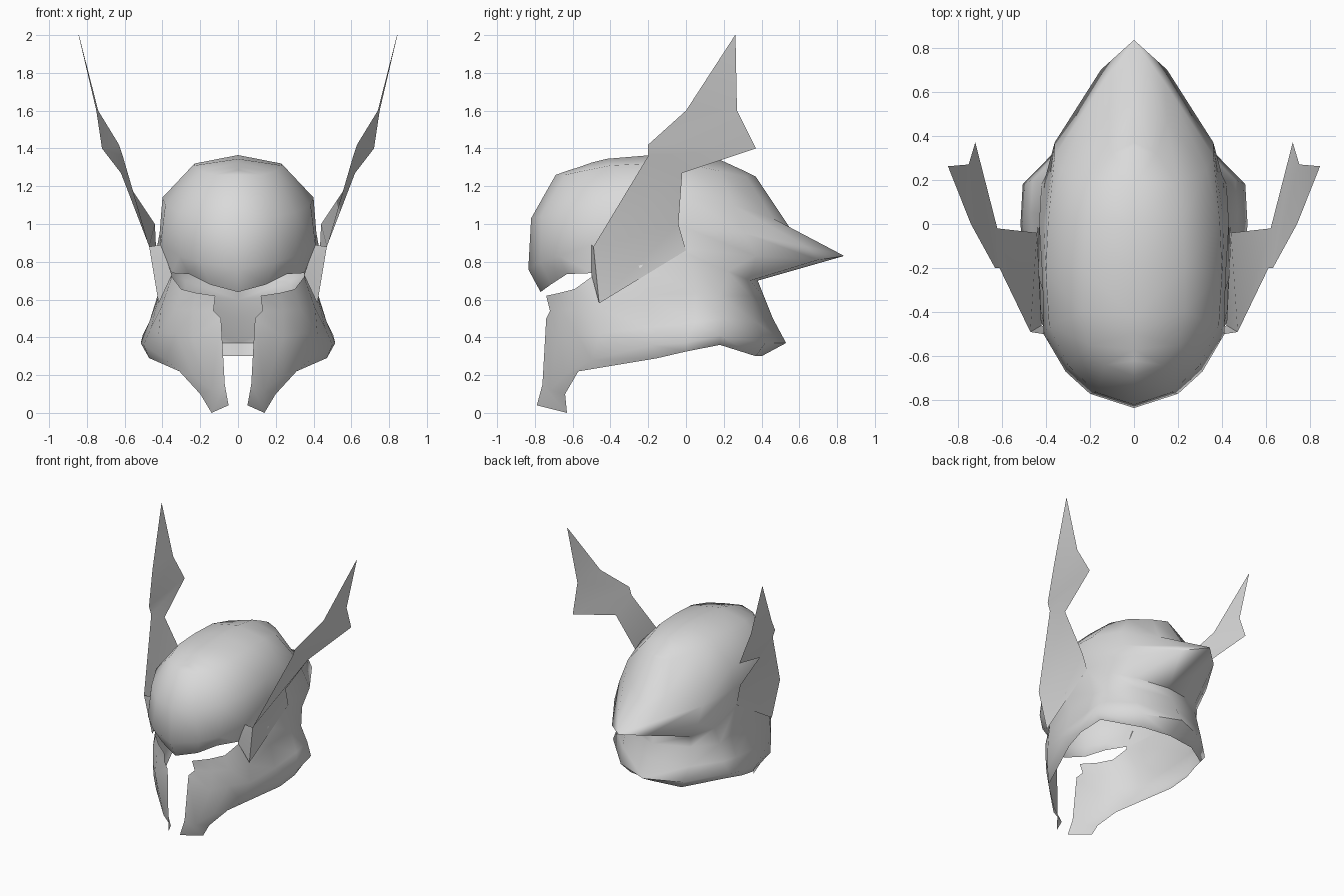
import bpy, bmesh
from mathutils import Vector

metal = bpy.data.materials.new("grey_metal")
metal.diffuse_color = (0.7, 0.7, 0.7, 1)


def loft(name, rows, skip=lambda r, c: False, extra=()):
    """Skin rows of points into one half, then mirror it across x."""
    bm = bmesh.new()
    grid = [[bm.verts.new(p) for p in row] for row in rows]
    for r in range(len(grid) - 1):
        for c in range(len(grid[0]) - 1):
            if not skip(r, c):
                bm.faces.new((grid[r][c], grid[r][c + 1],
                              grid[r + 1][c + 1], grid[r + 1][c]))
    for tri in extra:
        bm.faces.new([bm.verts.new(p) for p in tri])
    bmesh.ops.remove_doubles(bm, verts=bm.verts, dist=0.0005)
    loose = [v for v in bm.verts if not v.link_faces]
    bmesh.ops.delete(bm, geom=loose, context='VERTS')
    bmesh.ops.recalc_face_normals(bm, faces=bm.faces)
    # keep the normals pointing away from the head
    mid = Vector((0, 0, 0.75))
    if sum(f.normal.dot(f.calc_center_median() - mid) * f.calc_area() for f in bm.faces) < 0:
        bmesh.ops.reverse_faces(bm, faces=bm.faces)
    mesh = bpy.data.meshes.new(name)
    bm.to_mesh(mesh)
    bm.free()
    mesh.materials.append(metal)
    obj = bpy.data.objects.new(name, mesh)
    bpy.context.collection.objects.link(obj)
    bpy.ops.object.select_all(action='DESELECT')
    obj.select_set(True)
    bpy.context.view_layer.objects.active = obj
    bpy.ops.object.shade_smooth_by_angle(angle=1.05)
    mirror = obj.modifiers.new("mirror", 'MIRROR')
    mirror.use_mirror_merge = True
    mirror.merge_threshold = 0.001
    return obj


# Skull dome: rings from the brow and rear rim up, each running front to back
rim = [(0, -.77, .64), (.15, -.715, .68), (.26, -.63, .735), (.35, -.50, .74), (.415, -.25, .80),
       (.43, -.01, .87), (.36, .37, .83), (.15, .70, .81), (0, .835, .83)]
temple = [(0, -.835, .76), (.20, -.77, .80), (.31, -.67, .83), (.41, -.50, .89), (.415, -.25, .95),
          (.41, 0, .98), (.36, .31, .95), (.14, .64, .88), (0, .83, .835)]
forehead = [(0, -.82, 1.03), (.17, -.765, 1.04), (.30, -.64, 1.06), (.385, -.46, 1.10),
            (.40, -.22, 1.14), (.39, 0, 1.14), (.33, .25, 1.10), (.15, .46, 1.03), (0, .55, .98)]
upper = [(0, -.69, 1.26), (.13, -.64, 1.26), (.20, -.55, 1.28), (.23, -.40, 1.31), (.23, -.20, 1.32),
         (.22, 0, 1.32), (.20, .18, 1.28), (.10, .32, 1.25), (0, .37, 1.25)]
crown_y = (-.62, -.57, -.50, -.42, -.18, 0, .18, .30, .34)
crown_z = (1.285, 1.30, 1.325, 1.345, 1.365, 1.365, 1.34, 1.285, 1.265)
crown = [(0, y, z) for y, z in zip(crown_y, crown_z)]

# Cheek and neck guard: columns from the mouth gap round to the nape, top to bottom
columns = [
    [(.12, -.74, .62), (.13, -.72, .54), (.09, -.74, .50), (.07, -.76, .15), (.05, -.79, .04)],
    [(.22, -.67, .635), (.24, -.66, .54), (.24, -.68, .40), (.14, -.72, .12), (.14, -.63, 0)],
    [(.30, -.59, .655), (.33, -.58, .55), (.33, -.58, .42), (.24, -.64, .20), (.20, -.64, .10)],
    [(.35, -.50, .72), (.41, -.45, .55), (.42, -.45, .42), (.38, -.50, .28), (.31, -.57, .22)],
    [(.43, -.25, .78), (.42, -.20, .62), (.46, -.20, .45), (.50, -.18, .36), (.47, -.15, .29)],
    [(.43, .01, .84), (.42, .05, .64), (.47, .05, .48), (.515, 0, .37), (.49, 0, .325)],
    [(.40, .22, .75), (.42, .18, .62), (.46, .20, .50), (.505, .18, .41), (.46, .18, .36)],
    [(.28, .34, .70), (.28, .34, .62), (.29, .37, .48), (.27, .42, .37), (.22, .37, .30)],
    [(0, .38, .70), (0, .42, .60), (0, .46, .50), (0, .53, .37), (0, .40, .30)],
]
# the dome joins the guard along the rim, except at the open eye slit in front
loft("helmet_shell", [crown, upper, forehead, temple, rim] + [list(r) for r in zip(*columns)],
     skip=lambda r, c: r == 4 and c < 3)

# Side wing: a thin sheet between its leading and trailing edges, rooted on the cheek
corner, root = (.47, -.49, .88), (.42, -.46, .58)
eye, brow = (.35, -.50, .73), (.405, -.50, .89)
leading = [root, corner, (.61, -.20, 1.36), (.63, -.20, 1.42), (.74, 0, 1.60), (.842, .26, 2.0)]
trailing = [(.435, 0, .86), (.44, -.04, 1.0), (.62, -.02, 1.27), (.72, .37, 1.40),
            (.75, .27, 1.60), (.844, .262, 2.0)]
loft("wing", [leading, trailing], extra=[(root, corner, eye), (eye, corner, brow)])
